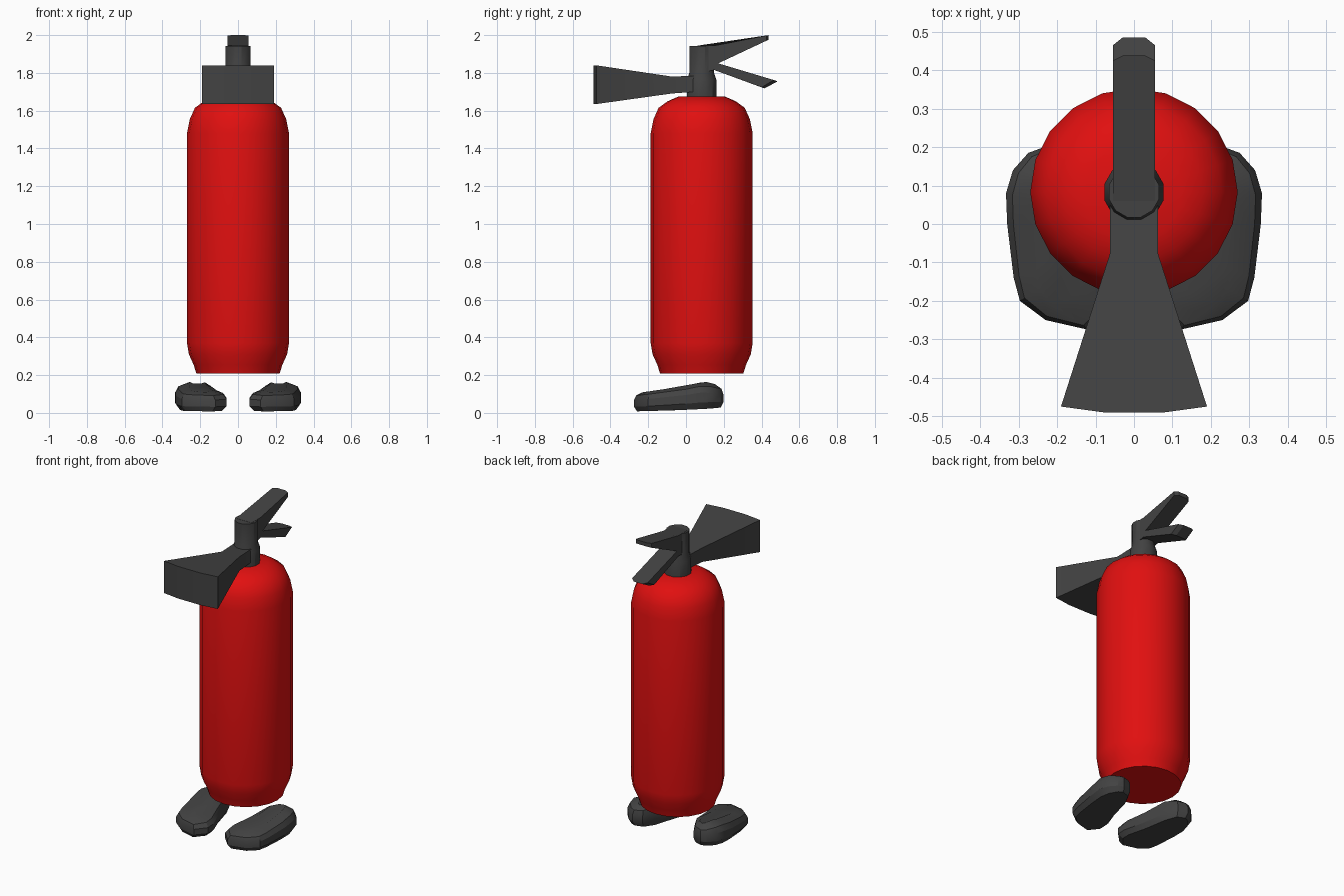
import bpy, bmesh, math

if "Cube" in bpy.data.objects:
    bpy.data.objects.remove(bpy.data.objects["Cube"])

CY = 0.083  # y of the cylinder axis


def material(name, rgb):
    m = bpy.data.materials.new(name)
    m.diffuse_color = (*rgb, 1)
    m.use_nodes = True
    m.node_tree.nodes["Principled BSDF"].inputs["Base Color"].default_value = m.diffuse_color
    return m


RED = material("red paint", (0.75, 0.005, 0.005))
GREY = material("dark grey rubber", (0.055, 0.055, 0.055))


def loft(name, rings, mat, angle=30):
    """Skin equal-length point rings and cap both ends."""
    bm = bmesh.new()
    loops = [[bm.verts.new(p) for p in r] for r in rings]
    n = len(loops[0])
    for a, b in zip(loops, loops[1:]):
        for i in range(n):
            j = (i + 1) % n
            bm.faces.new((a[i], a[j], b[j], b[i]))
    bm.faces.new(loops[0])
    bm.faces.new(loops[-1])
    bmesh.ops.recalc_face_normals(bm, faces=bm.faces)
    me = bpy.data.meshes.new(name)
    bm.to_mesh(me)
    bm.free()
    me.materials.append(mat)
    ob = bpy.data.objects.new(name, me)
    bpy.context.collection.objects.link(ob)
    bpy.ops.object.select_all(action='DESELECT')
    ob.select_set(True)
    bpy.context.view_layer.objects.active = ob
    bpy.ops.object.shade_smooth_by_angle(angle=math.radians(angle))
    return ob


def turned(name, profile, sides, mat, offset=0.0):
    """Solid of revolution from (radius, z) pairs."""
    ang = [2 * math.pi * (i + offset) / sides for i in range(sides)]
    loft(name, [[(r * math.cos(a), CY + r * math.sin(a), z) for a in ang]
                for r, z in profile], mat)


def lerp(y, pts):
    """Piecewise linear height along y."""
    if y <= pts[0][0]:
        return pts[0][1]
    for (a, za), (b, zb) in zip(pts, pts[1:]):
        if y <= b:
            return za + (zb - za) * (y - a) / (b - a)
    return pts[-1][1]


def symmetric(half):
    """Close a half outline of (x, y, z) points by mirroring it in x."""
    return half + [(-x, y, z) for x, y, z in reversed(half)]


# Tank
turned("tank", [(0.22, 0.208), (0.235, 0.255), (0.26, 0.31), (0.27, 0.37), (0.27, 1.48),
                (0.255, 1.555), (0.228, 1.615), (0.18, 1.65), (0.125, 1.674)], 20, RED)

# Valve column with a wider collar
turned("valve", [(0.08, 1.66), (0.08, 1.765), (0.068, 1.80), (0.068, 1.943)], 12, GREY, 0.5)

# Upper and lower squeeze levers
w = 0.055
loft("upper_lever", [
    symmetric([(w, 0.06, 1.80), (w, 0.165, 1.848), (w, 0.425, 1.97), (0.03, 0.438, 1.976)]),
    symmetric([(w, 0.06, 1.944), (w, 0.15, 1.944), (w, 0.425, 1.998), (0.03, 0.438, 2.0)])],
    GREY, 20)
loft("lower_lever", [
    symmetric([(w, 0.06, 1.80), (w, 0.15, 1.815), (w, 0.40, 1.724), (0.03, 0.415, 1.718)]),
    symmetric([(w, 0.06, 1.86), (w, 0.165, 1.852), (w, 0.465, 1.762), (0.03, 0.485, 1.755)])],
    GREY, 20)

# Discharge horn
horn = [(0.062, 0.05), (0.062, -0.075), (0.19, -0.475), (0.08, -0.49)]
low = [(-0.475, 1.635), (-0.085, 1.69), (0.02, 1.70)]
high = [(-0.475, 1.84), (-0.085, 1.78), (0.02, 1.785)]
loft("discharge_horn", [symmetric([(x, y, lerp(y, line)) for x, y in horn])
                        for line in (low, high)], GREY, 20)

# Feet, toes turned slightly inward
outline = [(0.12, -0.275), (0.23, -0.25), (0.297, -0.20), (0.313, -0.14), (0.33, 0.0),
           (0.333, 0.08), (0.315, 0.14), (0.275, 0.185), (0.24, 0.198), (0.18, 0.18),
           (0.14, 0.11), (0.10, -0.04), (0.06, -0.16), (0.06, -0.215)]
sole = [(-0.27, 0.008), (-0.05, 0.014), (0.12, 0.022), (0.2, 0.03)]
crown = [(-0.27, 0.105), (-0.2, 0.113), (0.0, 0.143), (0.1, 0.166), (0.2, 0.14)]
cx, cy = 0.205, -0.03


def foot_ring(scale, mix):
    """Outline shrunk about the foot centre, between sole (0) and crown (1)."""
    ring = []
    for x, y in outline:
        x, y = cx + (x - cx) * scale, cy + (y - cy) * (0.35 * scale + 0.65)
        ring.append((x, y, lerp(y, sole) * (1 - mix) + lerp(y, crown) * mix))
    return ring


rings = [foot_ring(0.82, 0), foot_ring(1, 0.25), foot_ring(1, 0.62),
         foot_ring(0.87, 0.86), foot_ring(0.45, 1)]
for side, name in ((1, "right_foot"), (-1, "left_foot")):
    loft(name, [[(side * x, y, z) for x, y, z in r] for r in rings], GREY, 25)
